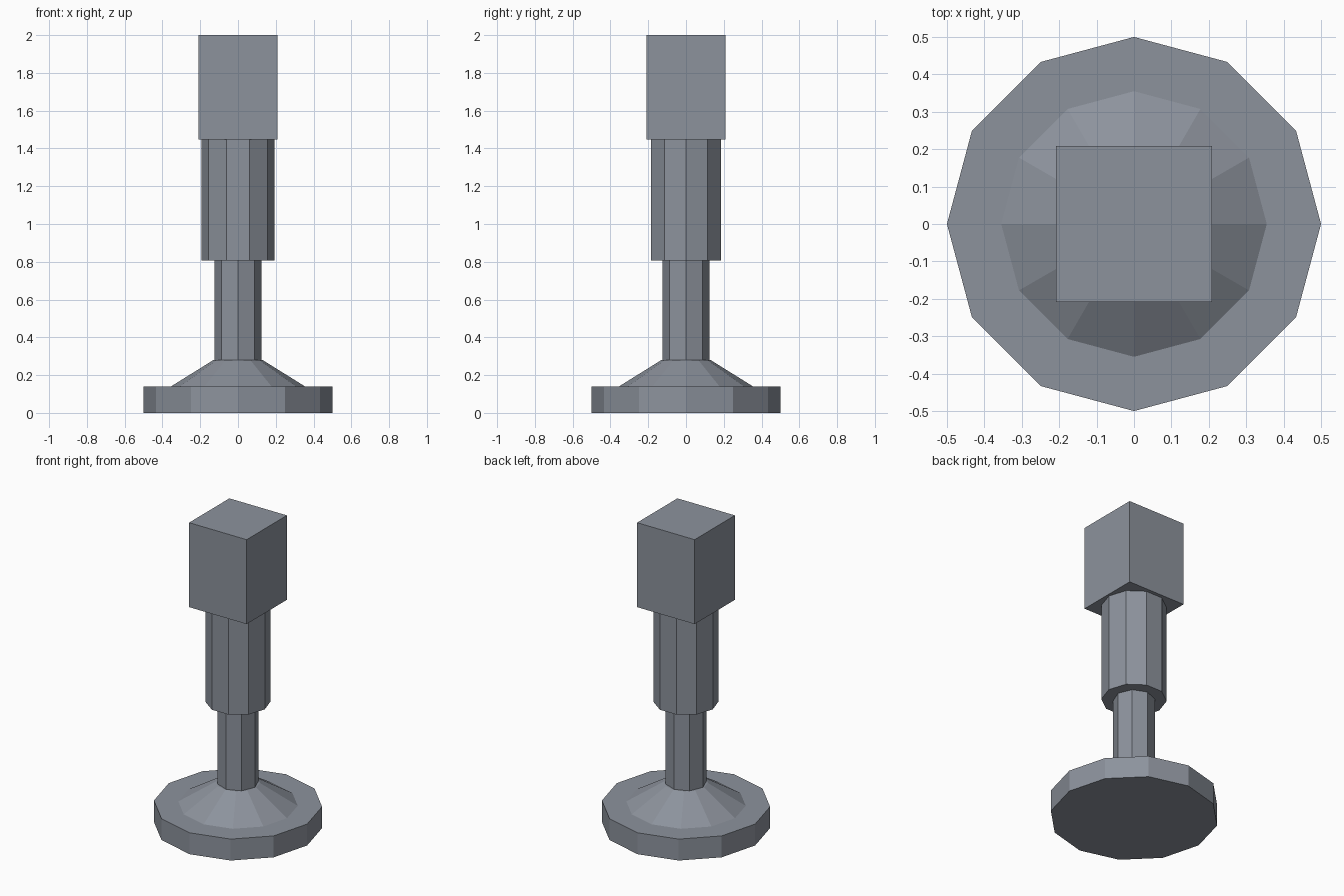
import bpy
from math import pi

if "Cube" in bpy.data.objects:
    bpy.data.objects.remove(bpy.data.objects["Cube"])

# Dark slate-grey finish shared by every part
slate = bpy.data.materials.new("slate_grey")
slate.diffuse_color = (0.265, 0.29, 0.335, 1)
slate.use_nodes = True
slate.node_tree.nodes["Principled BSDF"].inputs["Base Color"].default_value = slate.diffuse_color


def prism(name, sides, r_bottom, r_top, z0, z1):
    """Flat-faced prism or frustum standing between z0 and z1, first corner on the x axis."""
    bpy.ops.mesh.primitive_cone_add(
        vertices=sides, radius1=r_bottom, radius2=r_top, depth=z1 - z0,
        location=(0, 0, (z0 + z1) / 2), rotation=(0, 0, pi / 2))
    obj = bpy.context.object
    obj.name = name
    obj.data.materials.append(slate)


# Foot: flat disc with a tapered collar on top
prism("base_disc", 12, 0.5, 0.5, 0.0, 0.14)
prism("base_collar", 12, 0.355, 0.13, 0.14, 0.28)

# Stem: thin octagonal shaft, then the thicker ten-sided sleeve
prism("shaft", 8, 0.124, 0.124, 0.28, 0.808)
prism("sleeve", 10, 0.194, 0.194, 0.808, 1.448)

# Square block at the top
bpy.ops.mesh.primitive_cube_add(size=1, location=(0, 0, 1.724))
block = bpy.context.object
block.name = "top_block"
block.scale = (0.416, 0.416, 0.552)
block.data.materials.append(slate)
